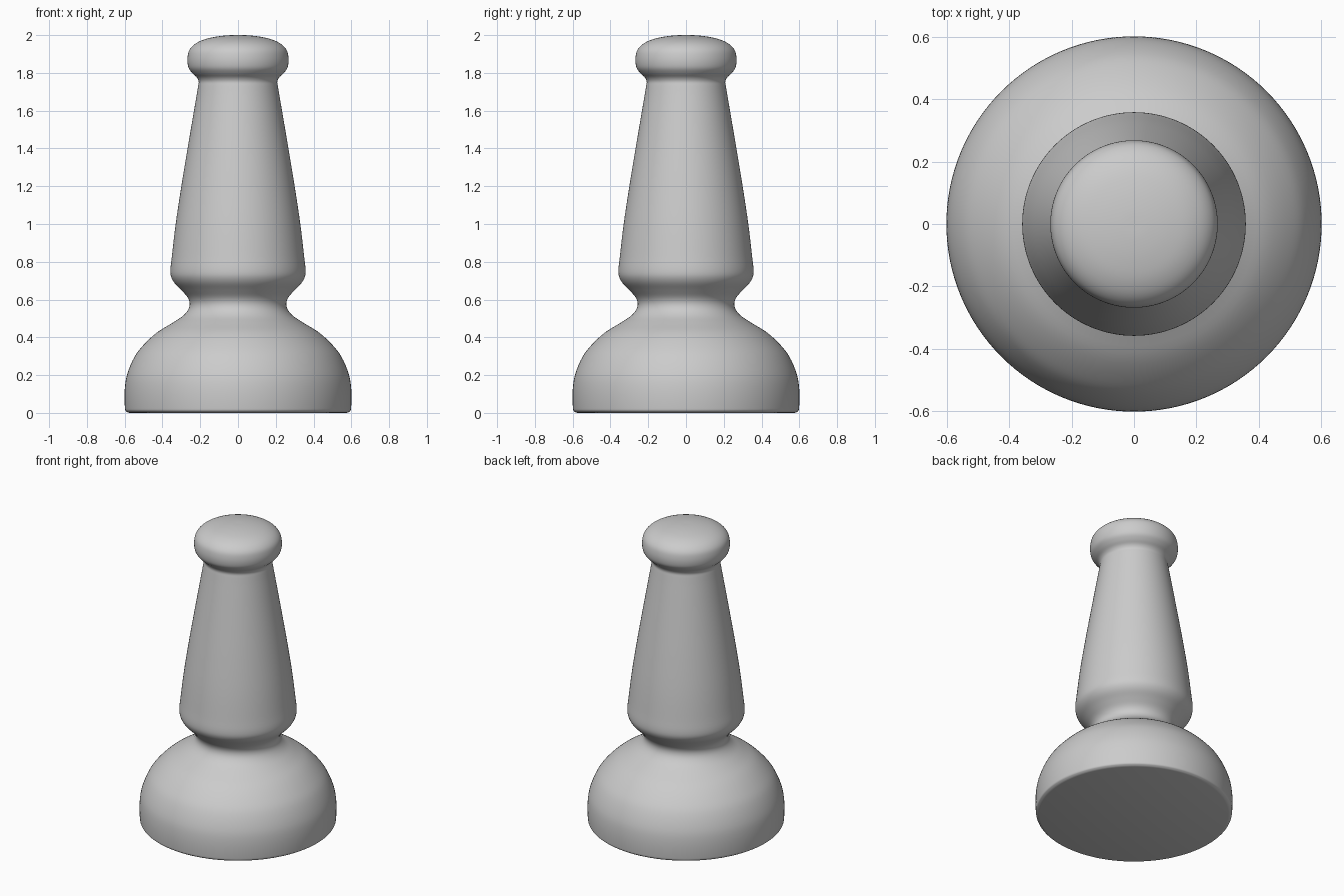
import bpy, bmesh, math
from mathutils import Vector

if "Cube" in bpy.data.objects:
    bpy.data.objects.remove(bpy.data.objects["Cube"])

SIDES = 128

# Profile (radius, height): domed foot, waist, tapered shaft, rounded head
PROFILE = [
    (0.585, 0.003), (0.596, 0.012), (0.599, 0.03), (0.6, 0.12), (0.588, 0.2),
    (0.546, 0.3), (0.5, 0.36), (0.43, 0.425), (0.35, 0.475), (0.29, 0.515),
    (0.262, 0.55), (0.256, 0.58), (0.266, 0.61), (0.3, 0.65), (0.338, 0.69),
    (0.354, 0.72), (0.358, 0.75), (0.35, 0.83), (0.33, 1.0), (0.3, 1.2),
    (0.267, 1.4), (0.233, 1.6), (0.211, 1.73), (0.208, 1.755), (0.217, 1.775),
    (0.24, 1.797), (0.26, 1.823), (0.267, 1.85), (0.267, 1.885), (0.258, 1.92),
    (0.232, 1.95), (0.185, 1.975), (0.12, 1.991), (0.05, 1.999), (0.0, 2.0),
]


def smooth_path(points, steps=4):
    """Catmull-Rom curve through the points."""
    p = [Vector(q) for q in points]
    p = [2 * p[0] - p[1]] + p + [Vector((-p[-2].x, p[-2].y))]
    out = []
    for i in range(1, len(p) - 2):
        a, b, c, d = p[i - 1:i + 3]
        # centripetal knots keep uneven spacing from overshooting
        t1 = (b - a).length ** 0.5
        t2 = t1 + (c - b).length ** 0.5
        t3 = t2 + (d - c).length ** 0.5
        for k in range(steps):
            t = t1 + (t2 - t1) * k / steps
            a1 = a * ((t1 - t) / t1) + b * (t / t1)
            a2 = b * ((t2 - t) / (t2 - t1)) + c * ((t - t1) / (t2 - t1))
            a3 = c * ((t3 - t) / (t3 - t2)) + d * ((t - t2) / (t3 - t2))
            b1 = a1 * ((t2 - t) / t2) + a2 * (t / t2)
            b2 = a2 * ((t3 - t) / (t3 - t1)) + a3 * ((t - t1) / (t3 - t1))
            out.append(b1 * ((t2 - t) / (t2 - t1)) + b2 * ((t - t1) / (t2 - t1)))
    return out


# Turn the profile into rings
bm = bmesh.new()
path = [Vector((0.575, 0.0))] + smooth_path(PROFILE)
rings = []
for q in path:
    rings.append([bm.verts.new((q.x * math.cos(2 * math.pi * i / SIDES),
                                q.x * math.sin(2 * math.pi * i / SIDES), q.y))
                  for i in range(SIDES)])
for lo, hi in zip(rings, rings[1:]):
    for i in range(SIDES):
        j = (i + 1) % SIDES
        bm.faces.new((lo[i], lo[j], hi[j], hi[i]))

# Flat underside and closed tip
bm.faces.new(rings[0][::-1])
tip = bm.verts.new((0, 0, 2.0))
for i in range(SIDES):
    bm.faces.new((rings[-1][i], rings[-1][(i + 1) % SIDES], tip))

mesh = bpy.data.meshes.new("turned_peg")
bm.to_mesh(mesh)
bm.free()
peg = bpy.data.objects.new("turned_peg", mesh)
bpy.context.collection.objects.link(peg)

grey = bpy.data.materials.new("plain_grey")
grey.diffuse_color = (0.6, 0.6, 0.6, 1)
grey.use_nodes = True
grey.node_tree.nodes["Principled BSDF"].inputs["Base Color"].default_value = grey.diffuse_color
mesh.materials.append(grey)

bpy.context.view_layer.objects.active = peg
peg.select_set(True)
bpy.ops.object.shade_smooth_by_angle(angle=math.radians(40))
